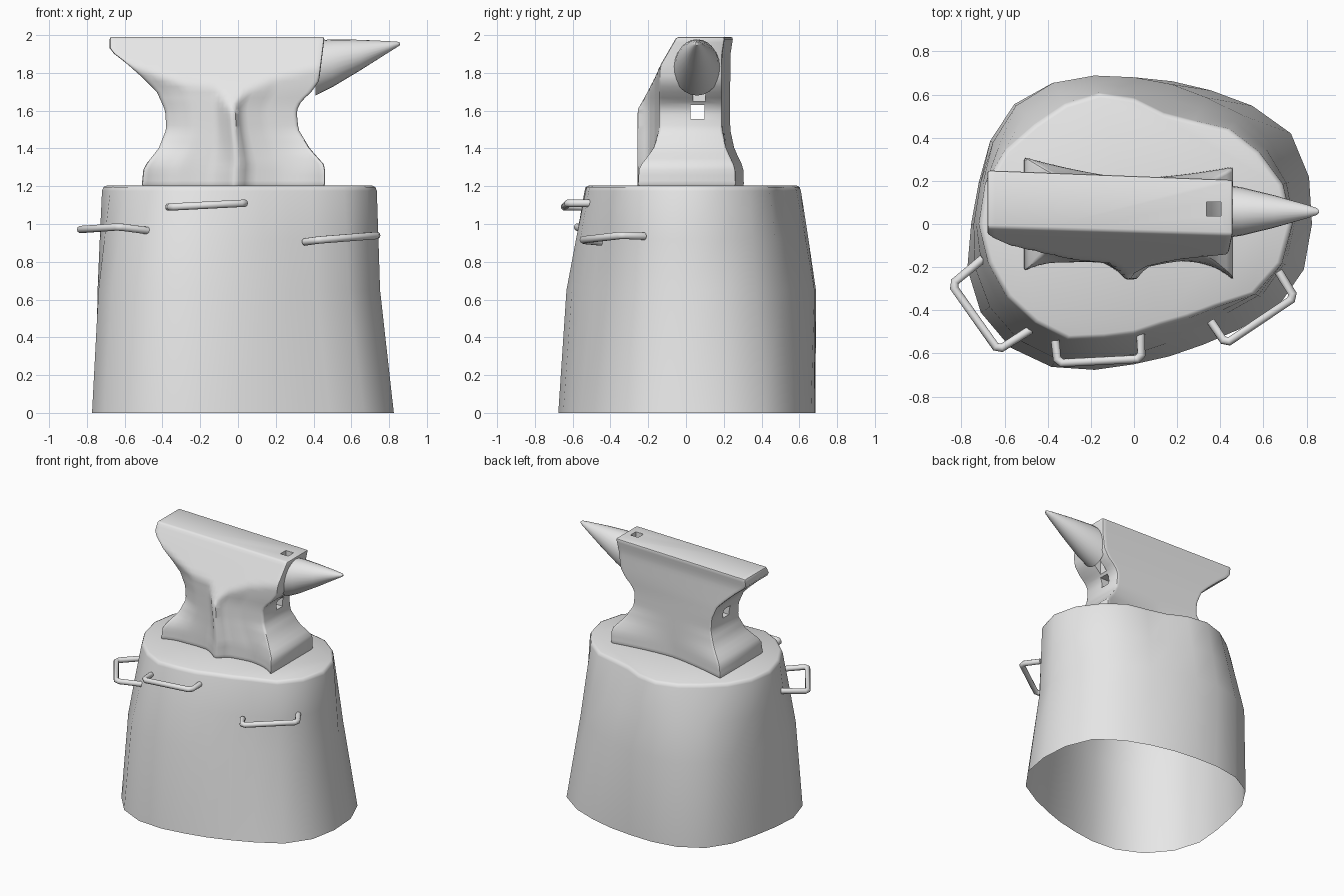
import bpy, bmesh
from math import sin, cos, pi, radians
from mathutils import Vector

if "Cube" in bpy.data.objects:
    bpy.data.objects.remove(bpy.data.objects["Cube"], do_unlink=True)

GREY = (0.8, 0.8, 0.8, 1)
grey = bpy.data.materials.new("plain_grey")
grey.use_nodes = True
grey.diffuse_color = GREY
grey.node_tree.nodes["Principled BSDF"].inputs["Base Color"].default_value = GREY


def lerp(points, t):
    """Piecewise linear lookup in a list of (key, value)."""
    for (a, va), (b, vb) in zip(points, points[1:]):
        if t <= b:
            return va + (vb - va) * max(0, t - a) / (b - a)
    return points[-1][1]


def activate(obj):
    bpy.ops.object.select_all(action="DESELECT")
    obj.select_set(True)
    bpy.context.view_layer.objects.active = obj


def smooth(obj, angle=35):
    activate(obj)
    bpy.ops.object.shade_smooth_by_angle(angle=radians(angle))


def apply_modifier(obj, kind, **settings):
    mod = obj.modifiers.new(kind.lower(), kind)
    for key, value in settings.items():
        setattr(mod, key, value)
    activate(obj)
    bpy.ops.object.modifier_apply(modifier=mod.name)


def loft(name, rings, cap_start=True, cap_end=True):
    """Skin closed rings of points into one mesh object."""
    bm = bmesh.new()
    loops = [[bm.verts.new(p) for p in ring] for ring in rings]
    for low, high in zip(loops, loops[1:]):
        for i in range(len(low)):
            j = (i + 1) % len(low)
            bm.faces.new((low[i], low[j], high[j], high[i]))
    if cap_start:
        bm.faces.new(loops[0][::-1])
    if cap_end:
        bm.faces.new(loops[-1])
    bmesh.ops.recalc_face_normals(bm, faces=bm.faces)
    mesh = bpy.data.meshes.new(name)
    bm.to_mesh(mesh)
    bm.free()
    mesh.materials.append(grey)
    obj = bpy.data.objects.new(name, mesh)
    bpy.context.collection.objects.link(obj)
    return obj


# Stump: irregular outline, open underneath, rounded top rim
foot_r = [.825, .84, .84, .775, .715, .685, .68, .71, .755, .785, .77, .745,
          .755, .80, .82, .81, .765, .70, .65, .635, .645, .69, .77, .815]
head_r = [.735, .715, .67, .625, .555, .535, .585, .63, .645, .655, .69, .715,
          .72, .70, .68, .65, .62, .55, .515, .49, .505, .545, .65, .71]


def stump_ring(z, blend, inset=0):
    ring = []
    for i, (f, h) in enumerate(zip(foot_r, head_r)):
        a = 2 * pi * i / len(foot_r)
        r = f + (h - f) * blend(a) - inset
        ring.append((r * cos(a), r * sin(a), z))
    return ring


def waist(a):
    return .17 + .4 * cos(a) ** 2 + .24 * cos(a) - .17 * sin(a)


stump = loft("stump", [
    stump_ring(0, lambda a: 0),
    stump_ring(.65, waist),
    stump_ring(.92, lambda a: (waist(a) + 1) / 2),
    stump_ring(1.175, lambda a: 1),
    stump_ring(1.195, lambda a: 1, .007),
    stump_ring(1.203, lambda a: 1, .024)], cap_start=False)
smooth(stump, 60)

# Anvil body: end profiles over height, ridged front, flared feet
left_end = [(1.2, -.51), (1.3, -.50), (1.4, -.42), (1.5, -.38), (1.6, -.385),
            (1.7, -.43), (1.77, -.50), (1.85, -.59), (1.92, -.68), (2, -.68)]
right_end = [(1.2, .46), (1.31, .46), (1.4, .38), (1.5, .32), (1.6, .31),
             (1.65, .335), (1.7, .39), (1.76, .43), (2, .46)]
front_groove = [(0, -.10), (.08, -.13), (.2, -.165), (.38, -.18), (.45, -.22),
                (.495, -.26), (.525, -.26), (.58, -.2), (.75, -.165), (1, -.14)]
flare = [(1.2, 1), (1.3, .95), (1.4, .3), (1.5, 0), (2, 0)]
TOP, COLS, ROWS = 1.99, 32, 27


def body_ring(z):
    xl, xr, spread = lerp(left_end, z), lerp(right_end, z), lerp(flare, z)
    front, back = [], []
    for i in range(COLS + 1):
        u = i / COLS
        x, edge = xl + (xr - xl) * u, abs(2 * u - 1)
        slope = -.016 - .034 * u - .58 * (TOP - z)
        groove = lerp(front_groove, u) - .12 * spread * edge ** 4
        front.append((x, max(slope, groove), z))
        tuck = .015 * min(1, (TOP - z) / .1)
        back.append((x, .25 - .044 * u - tuck + .075 * spread * edge ** 1.5, z))
    return front + back[::-1]


body = loft("anvil_body", [body_ring(1.2 + (TOP - 1.2) * k / ROWS) for k in range(ROWS + 1)])
apply_modifier(body, "BEVEL", width=.012, segments=2, limit_method="ANGLE", angle_limit=radians(50))

# Square holes: one down through the face, one along the waist
for centre, size in [((.37, .07, 1.85), (.066, .066, .6)),
                     ((0, .06, 1.593), (1.4, .075, .075))]:
    bpy.ops.mesh.primitive_cube_add(size=1, location=centre)
    cutter = bpy.context.object
    cutter.name = "hole_cutter"
    cutter.hide_render = True
    cutter.scale = size
    bpy.context.view_layer.update()
    apply_modifier(body, "BOOLEAN", operation="DIFFERENCE", object=cutter, solver="EXACT")
    bpy.data.objects.remove(cutter, do_unlink=True)
smooth(body, 40)

# Horn: tapering oval sections from the body to a blunt tip (x, bottom, top, half width)
sections = [(.41, 1.68, 1.97, .125), (.5, 1.725, 1.978, .112), (.65, 1.815, 1.975, .075),
            (.8, 1.91, 1.968, .032), (.845, 1.938, 1.965, .017), (.857, 1.946, 1.96, .007)]
horn_rings = []
for x, low, high, half in sections:
    angles = [2 * pi * i / 24 for i in range(24)]
    horn_rings.append([(x, .058 + half * cos(a), (low + high) / 2 + (high - low) / 2 * sin(a))
                       for a in angles])
smooth(loft("anvil_horn", horn_rings), 50)


# Handles: bent bars set into the stump
def handle(name, points):
    curve = bpy.data.curves.new(name, "CURVE")
    curve.dimensions = "3D"
    curve.bevel_depth, curve.bevel_resolution = .02, 3
    curve.use_fill_caps = True
    pts = [Vector(p) for p in points]
    path = [pts[0]]
    for before, corner, after in zip(pts, pts[1:], pts[2:]):
        path.append(corner + (before - corner).normalized() * .02)
        path.append(corner + (after - corner).normalized() * .02)
    path.append(pts[-1])
    spline = curve.splines.new("POLY")
    spline.points.add(len(path) - 1)
    for point, co in zip(spline.points, path):
        point.co = (*co, 1)
    curve.materials.append(grey)
    obj = bpy.data.objects.new(name, curve)
    bpy.context.collection.objects.link(obj)
    activate(obj)
    bpy.ops.object.convert(target="MESH")
    smooth(bpy.context.object, 50)


handle("right_handle", [(-.70, -.16, .98), (-.845, -.28, .97), (-.63, -.585, .985), (-.48, -.49, .965)])
handle("middle_handle", [(-.365, -.54, 1.09), (-.355, -.645, 1.09), (.035, -.625, 1.11), (.03, -.50, 1.11)])
handle("left_handle", [(.67, -.22, .935), (.745, -.34, .94), (.425, -.555, .915), (.355, -.45, .905)])
